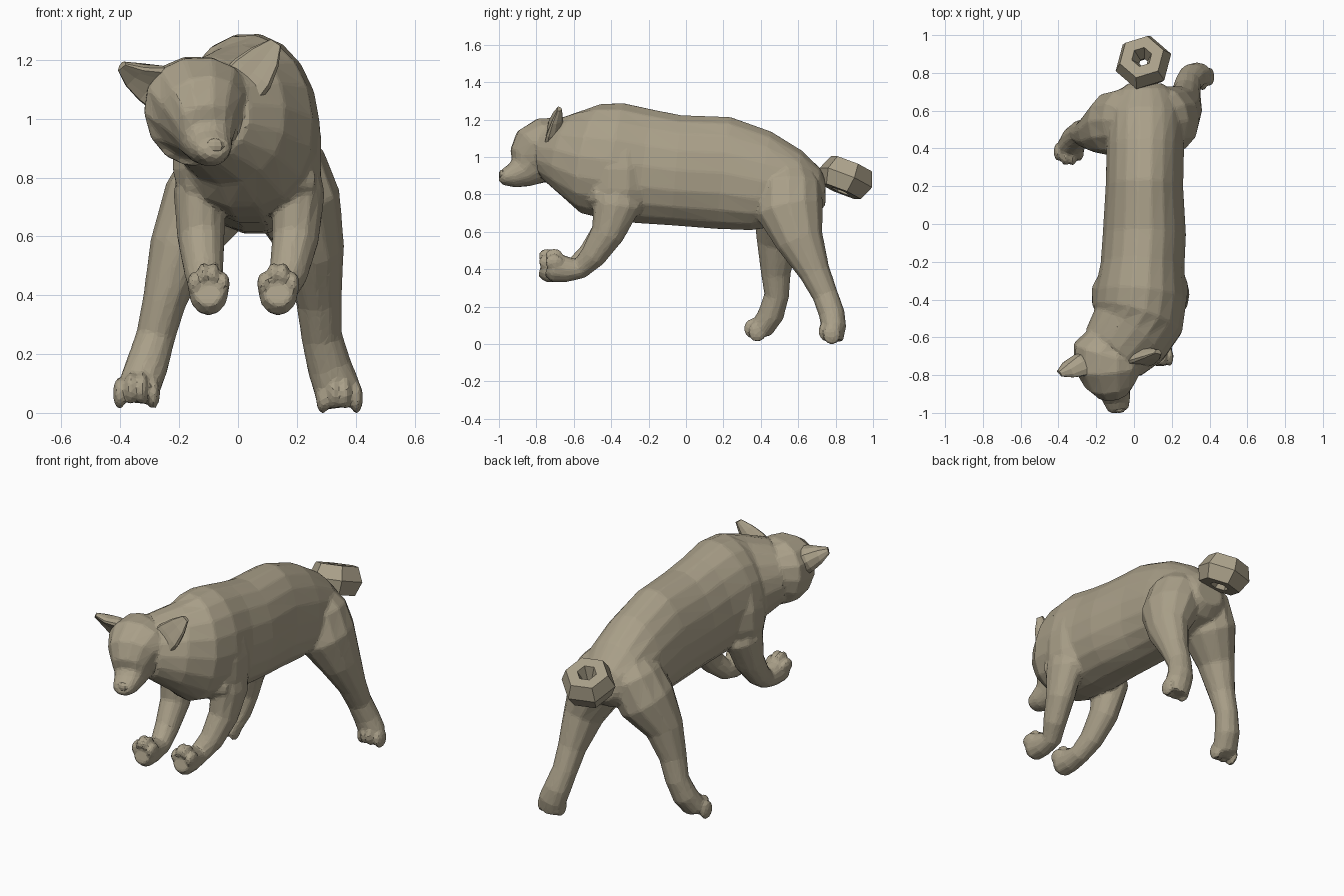
import bpy, bmesh, math
from mathutils import Vector, Matrix

fur = bpy.data.materials.new("fur")
fur.diffuse_color = (0.40, 0.35, 0.25, 1)


def tube(bm, path, n=12, power=2.0, cup=0.0, egg=0.0):
    """Loft rings (x, y, z, half width, half depth) along a path, with closed ends."""
    c = [Vector(p[:3]) for p in path]
    rings = []
    for i, p in enumerate(path):
        t = (c[min(i + 1, len(c) - 1)] - c[max(i - 1, 0)]).normalized()
        side = (Vector((1, 0, 0)) - t * t.x).normalized()
        up = t.cross(side)
        ring = []
        for k in range(n):
            a = 2 * math.pi * k / n
            cu, sv = math.cos(a), math.sin(a)
            u = math.copysign(abs(cu) ** (2 / power), cu) * p[3] * (1 - egg * sv)
            v = math.copysign(abs(sv) ** (2 / power), sv) * p[4]
            v += cup * p[3] * cu * cu
            ring.append(bm.verts.new(c[i] + side * u + up * v))
        rings.append(ring)
    faces = [bm.faces.new(rings[0]), bm.faces.new(rings[-1])]
    for a, b in zip(rings, rings[1:]):
        for k in range(n):
            faces.append(bm.faces.new((a[k], a[(k + 1) % n], b[(k + 1) % n], b[k])))
    bmesh.ops.recalc_face_normals(bm, faces=faces)


def blob(bm, loc, size, seg=10, rings=7):
    m = Matrix.Translation(loc) @ Matrix.Diagonal((*size, 1))
    bmesh.ops.create_uvsphere(bm, u_segments=seg, v_segments=rings, radius=1, matrix=m)


def finish(bm, name):
    me = bpy.data.meshes.new(name)
    bm.to_mesh(me)
    bm.free()
    me.materials.append(fur)
    ob = bpy.data.objects.new(name, me)
    bpy.context.collection.objects.link(ob)
    return ob


bm = bmesh.new()

# Torso and neck: (y, centre x, half width, bottom z, top z)
torso = [(0.745, 0.06, 0.09, 0.74, 0.88), (0.70, 0.06, 0.15, 0.68, 0.94),
         (0.58, 0.06, 0.20, 0.63, 1.04), (0.40, 0.06, 0.205, 0.60, 1.145),
         (0.20, 0.055, 0.205, 0.61, 1.22), (-0.05, 0.055, 0.22, 0.63, 1.228),
         (-0.22, 0.045, 0.222, 0.64, 1.26), (-0.38, 0.035, 0.245, 0.66, 1.295),
         (-0.50, 0.02, 0.245, 0.69, 1.29), (-0.58, -0.025, 0.225, 0.77, 1.255),
         (-0.68, -0.11, 0.19, 0.85, 1.21)]
tube(bm, [(x, y, (b + t) / 2, w, (t - b) / 2) for y, x, w, b, t in torso], 18, 2.1, egg=0.08)

# Head from skull to nose, in the same format
head = [(-0.62, -0.10, 0.15, 0.88, 1.19), (-0.68, -0.135, 0.19, 0.84, 1.215),
        (-0.75, -0.135, 0.185, 0.83, 1.215), (-0.80, -0.122, 0.15, 0.825, 1.175),
        (-0.845, -0.113, 0.108, 0.825, 1.085), (-0.88, -0.102, 0.085, 0.83, 1.005),
        (-0.93, -0.092, 0.073, 0.835, 0.965), (-0.98, -0.083, 0.058, 0.85, 0.935),
        (-0.995, -0.08, 0.036, 0.87, 0.92)]
tube(bm, [(x, y, (b + t) / 2, w, (t - b) / 2) for y, x, w, b, t in head], 14, 2.1, egg=-0.08)

# Brows, chest ledge and shoulders
blob(bm, (-0.19, -0.825, 1.075), (0.045, 0.03, 0.02))
blob(bm, (-0.035, -0.822, 1.085), (0.045, 0.03, 0.02))
blob(bm, (0.04, -0.45, 0.79), (0.24, 0.115, 0.10))
blob(bm, (0.19, -0.36, 0.88), (0.10, 0.17, 0.25))
blob(bm, (-0.11, -0.38, 0.88), (0.12, 0.16, 0.24))

# Lifted front legs, paws turned up with toes
for x0, x1, x2, dy in ((0.18, 0.205, 0.137, 0.025), (-0.09, -0.13, -0.10, -0.01)):
    mid = (x1 + x2) / 2
    tube(bm, [(x0, -0.38, 0.92, 0.08, 0.12), (x1, -0.37, 0.74, 0.09, 0.13),
              (x1 * 0.7 + mid * 0.3, -0.42, 0.59, 0.08, 0.09),
              (mid, -0.51 + dy / 2, 0.47, 0.066, 0.07),
              (x2, -0.59 + dy, 0.405, 0.058, 0.057),
              (x2, -0.66 + dy, 0.40, 0.062, 0.069),
              (x2, -0.73 + dy, 0.41, 0.068, 0.079),
              (x2, -0.765 + dy, 0.42, 0.052, 0.058)])
    for k in range(4):
        d = k - 1.5
        blob(bm, (x2 + d * 0.034, -0.73 + dy, 0.475 - 0.016 * d * d), (0.022, 0.05, 0.04))

# Hind legs: right one stretched back, left one forward; (path, toe centre)
hind = [([(0.10, 0.54, 0.96, 0.09, 0.11), (0.155, 0.55, 0.84, 0.145, 0.175),
          (0.20, 0.555, 0.71, 0.153, 0.18), (0.255, 0.61, 0.55, 0.108, 0.128),
          (0.275, 0.69, 0.38, 0.078, 0.083), (0.285, 0.745, 0.26, 0.07, 0.069),
          (0.31, 0.78, 0.16, 0.076, 0.07), (0.335, 0.79, 0.09, 0.08, 0.066),
          (0.345, 0.785, 0.02, 0.07, 0.055)], (0.345, 0.752, 0.05)),
        ([(0.02, 0.54, 0.96, 0.09, 0.11), (-0.04, 0.55, 0.84, 0.145, 0.175),
          (-0.11, 0.53, 0.71, 0.153, 0.175), (-0.20, 0.49, 0.55, 0.105, 0.115),
          (-0.25, 0.48, 0.38, 0.075, 0.08), (-0.28, 0.485, 0.26, 0.067, 0.067),
          (-0.31, 0.455, 0.16, 0.073, 0.07), (-0.335, 0.41, 0.09, 0.074, 0.064),
          (-0.345, 0.37, 0.065, 0.064, 0.042)], (-0.345, 0.355, 0.065))]
for path, toe in hind:
    tube(bm, path)
    for k in range(4):
        d = k - 1.5
        blob(bm, (toe[0] + d * 0.038, toe[1] + 0.012 * d * d, toe[2] + 0.02 - 0.008 * d * d),
             (0.024, 0.05, 0.055))

# Fuse the body and reduce it to irregular flat facets
body = finish(bm, "body")
m = body.modifiers.new("fuse", 'REMESH')
m.mode, m.voxel_size = 'VOXEL', 0.009
m = body.modifiers.new("blend", 'SMOOTH')
m.factor, m.iterations = 0.5, 5
m = body.modifiers.new("facets", 'DECIMATE')
m.ratio = 0.06

# Cupped ears, base to tip
ears = {"left_ear": [(-0.225, -0.715, 1.09), (-0.295, -0.735, 1.135), (-0.35, -0.762, 1.16), (-0.395, -0.788, 1.182)],
        "right_ear": [(-0.01, -0.705, 1.08), (0.05, -0.695, 1.15), (0.092, -0.685, 1.205), (0.128, -0.675, 1.256)]}
for name, pts in ears.items():
    bm = bmesh.new()
    tube(bm, [(*p, w, h) for p, (w, h) in zip(pts, [(0.085, 0.055), (0.078, 0.042), (0.056, 0.028), (0.022, 0.012)])],
         12, cup=-0.4)
    finish(bm, name)

# Eyes and nose
for name, loc, size in (("left_eye", (-0.187, -0.85, 1.03), (0.027, 0.018, 0.017)),
                        ("right_eye", (-0.037, -0.85, 1.04), (0.027, 0.018, 0.017)),
                        ("nose", (-0.08, -0.981, 0.907), (0.036, 0.02, 0.026))):
    bm = bmesh.new()
    blob(bm, loc, size, 8, 6)
    finish(bm, name)

# Curled tail: chunky tilted ring
bpy.ops.mesh.primitive_torus_add(location=(0.05, 0.855, 0.89), rotation=(-0.4, 0, 0.3),
                                 major_segments=6, minor_segments=6,
                                 major_radius=0.088, minor_radius=0.066)
tail = bpy.context.object
tail.name = "tail"
tail.scale.z = 1.4
tail.data.materials.append(fur)
